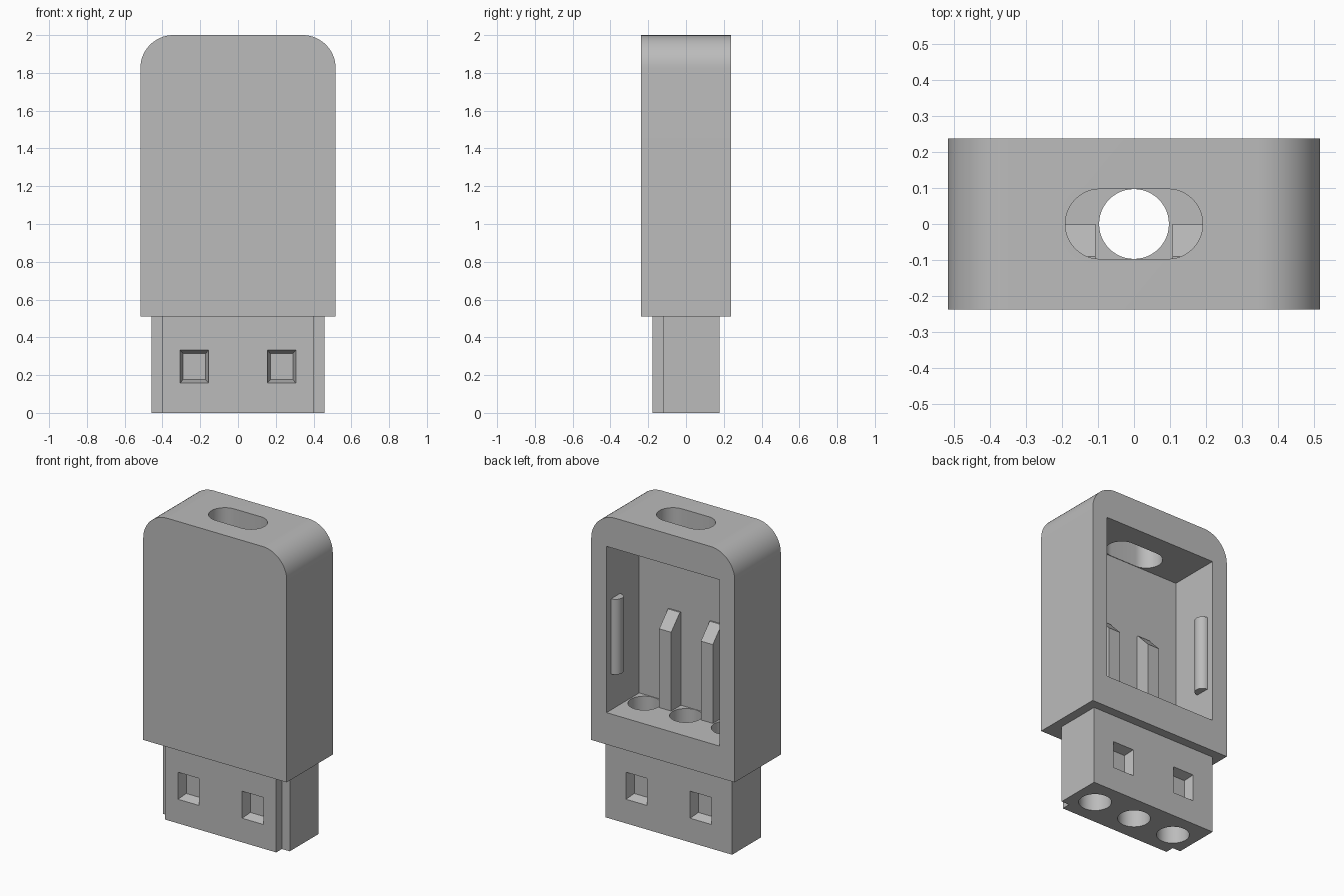
import bpy, bmesh
from math import sin, cos, pi, radians

if "Cube" in bpy.data.objects:
    bpy.data.objects.remove(bpy.data.objects["Cube"], do_unlink=True)

grey = bpy.data.materials.new("plain grey")
grey.use_nodes = True
grey.diffuse_color = (0.5, 0.5, 0.5, 1)
grey.node_tree.nodes["Principled BSDF"].inputs["Base Color"].default_value = (0.5, 0.5, 0.5, 1)


def prism(name, outline, axis, lo, hi, scale=1.0):
    """Extrude a 2D outline along an axis from lo to hi, optionally tapering."""
    cx = sum(p[0] for p in outline) / len(outline)
    cy = sum(p[1] for p in outline) / len(outline)

    def place(p, t):
        return {"x": (t, p[0], p[1]), "y": (p[0], t, p[1]), "z": (p[0], p[1], t)}[axis]

    bm = bmesh.new()
    start = [bm.verts.new(place(p, lo)) for p in outline]
    end = [bm.verts.new(place((cx + (p[0] - cx) * scale, cy + (p[1] - cy) * scale), hi))
           for p in outline]
    bm.faces.new(start)
    bm.faces.new(end[::-1])
    n = len(outline)
    for i in range(n):
        j = (i + 1) % n
        bm.faces.new((start[i], end[i], end[j], start[j]))
    bmesh.ops.recalc_face_normals(bm, faces=bm.faces)
    mesh = bpy.data.meshes.new(name)
    bm.to_mesh(mesh)
    bm.free()
    mesh.materials.append(grey)
    obj = bpy.data.objects.new(name, mesh)
    bpy.context.collection.objects.link(obj)
    return obj


def rect(x0, x1, y0, y1):
    return [(x0, y0), (x1, y0), (x1, y1), (x0, y1)]


def arc(cx, cy, r, a0, a1, steps):
    angles = [radians(a0 + (a1 - a0) * i / steps) for i in range(steps + 1)]
    return [(cx + r * cos(a), cy + r * sin(a)) for a in angles]


def combine(target, tool, operation):
    """Apply a boolean and discard the tool object."""
    mod = target.modifiers.new("cut", "BOOLEAN")
    mod.operation, mod.object, mod.solver = operation, tool, "EXACT"
    bpy.context.view_layer.update()
    graph = bpy.context.evaluated_depsgraph_get()
    mesh = bpy.data.meshes.new_from_object(target.evaluated_get(graph))
    target.modifiers.clear()
    target.data = mesh
    bpy.data.objects.remove(tool, do_unlink=True)


def finish(obj):
    for poly in obj.data.polygons:
        poly.use_smooth = True
    obj.data.set_sharp_from_angle(angle=radians(30))


# Housing with two rounded top corners
R, W, D = 0.175, 0.517, 0.237
outline = [(-W, 0.51), (W, 0.51)]
outline += arc(W - R, 2 - R, R, 0, 90, 16) + arc(R - W, 2 - R, R, 90, 180, 16)
housing = prism("housing", outline, "y", -D, D)

# Connector block with notched front corners
half = [(0.4, -0.178), (0.4, -0.12), (0.457, -0.12), (0.457, 0.178)]
connector = prism("connector", half + [(-x, y) for x, y in half[::-1]], "z", 0, 0.6)
combine(housing, connector, "UNION")

# Compartment open at the back
combine(housing, prism("compartment", rect(-0.407, 0.407, 0.717, 1.8), "y", -0.1, 0.4), "DIFFERENCE")

# Cable slot in the top
slot = arc(0.094, 0, 0.097, -90, 90, 24) + arc(-0.094, 0, 0.097, 90, 270, 24)
combine(housing, prism("slot", slot, "z", 1.7, 2.1), "DIFFERENCE")

# Three contact holes up through the connector
for x in (-0.3, 0, 0.3):
    hole = arc(x, 0, 0.097, 0, 360, 48)[:-1]
    combine(housing, prism("hole", hole, "z", -0.1, 0.8), "DIFFERENCE")

# Tapered pockets on both faces of the connector
for x in (-0.231, 0.231):
    for side in (-1, 1):
        pocket = prism("pocket", rect(x - 0.076, x + 0.076, 0.157, 0.333), "y",
                       side * 0.178, side * 0.118, 0.78)
        cap = prism("pocket_mouth", rect(x - 0.076, x + 0.076, 0.157, 0.333), "y",
                    side * 0.178, side * 0.25)
        combine(pocket, cap, "UNION")
        combine(housing, pocket, "DIFFERENCE")
finish(housing)

# Ribs with sloped tops between the holes, and rounded clips on the side walls
for side, label in ((1, "left"), (-1, "right")):
    ribs = [(0, 0.70), (0, 1.23), (-0.09, 1.325), (-0.11, 1.325), (-0.11, 0.70)]
    prism(label + "_rib", ribs, "x", side * 0.107, side * 0.193)
    clip = [(side * x, y) for x, y in arc(0.407, 0.143, 0.046, 90, 270, 16)]
    finish(prism(label + "_clip", clip, "z", 0.95, 1.44))
